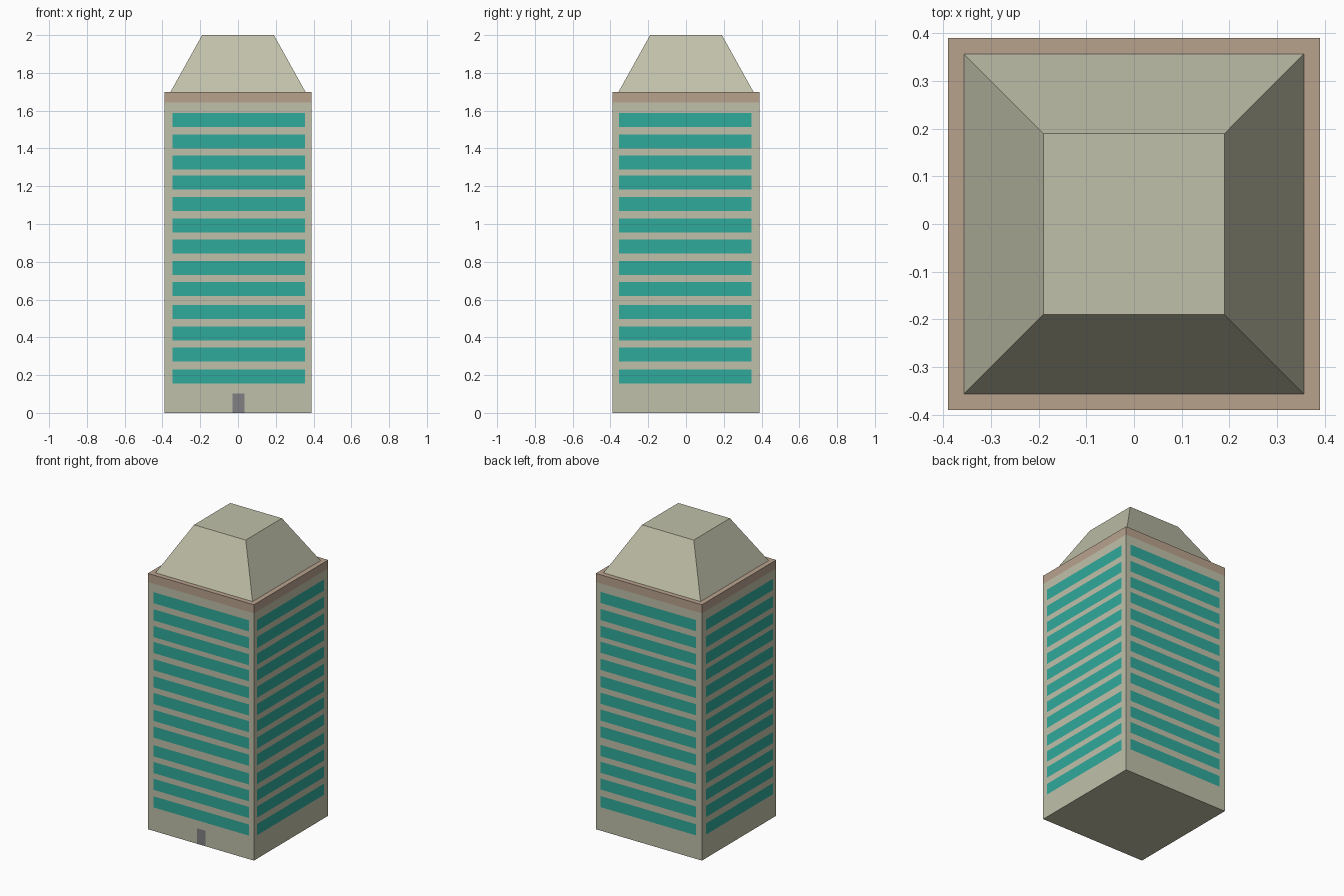
import bpy, bmesh, math
from mathutils import Vector

if "Cube" in bpy.data.objects:
    bpy.data.objects.remove(bpy.data.objects["Cube"])


def material(name, rgb):
    m = bpy.data.materials.new(name)
    m.diffuse_color = (*rgb, 1)
    m.use_nodes = True
    m.node_tree.nodes["Principled BSDF"].inputs["Base Color"].default_value = m.diffuse_color
    return m


stone = material("stone", (0.53, 0.53, 0.40))
brown = material("brown_trim", (0.48, 0.36, 0.27))
glass = material("teal_glass", (0.03, 0.40, 0.33))
grey = material("door_grey", (0.22, 0.22, 0.23))

HALF, HEIGHT, TRIM_Z = 0.39, 1.70, 1.643
WIN_X, WIN_Y = (-0.348, 0.355), (-0.355, 0.348)
DOOR_X, DOOR_TOP = (-0.028, 0.034), 0.103
WIN_H = 0.074
ROWS = [0.193, 0.310, 0.421, 0.533, 0.657, 0.768, 0.880,
        0.991, 1.105, 1.219, 1.325, 1.436, 1.550]


def within(v, span):
    return span[0] < v < span[1]


def pick(face):
    """Material slot for a wall panel: 0 stone, 1 trim, 2 glass, 3 door."""
    c, n = face.calc_center_median(), face.normal
    if c.z > TRIM_Z:
        return 1
    if abs(n.z) > 0.5:
        return 0
    along, span = (c.x, WIN_X) if abs(n.y) > 0.5 else (c.y, WIN_Y)
    if within(along, span) and any(abs(c.z - r) < WIN_H / 2 for r in ROWS):
        return 2
    if n.y < -0.5 and c.z < DOOR_TOP and within(c.x, DOOR_X):
        return 3
    return 0


# Tower: one box, sliced along window, door and trim lines, flush colours
bm = bmesh.new()
bmesh.ops.create_cube(bm, size=1)
for v in bm.verts:
    v.co = Vector((v.co.x * 2 * HALF, v.co.y * 2 * HALF, (v.co.z + 0.5) * HEIGHT))

z_cuts = [DOOR_TOP, TRIM_Z] + [r + s * WIN_H / 2 for r in ROWS for s in (-1, 1)]
for axis, cuts in enumerate((WIN_X + DOOR_X, WIN_Y, z_cuts)):
    for c in cuts:
        normal, point = Vector((0, 0, 0)), Vector((0, 0, 0))
        normal[axis], point[axis] = 1, c
        bmesh.ops.bisect_plane(bm, geom=bm.verts[:] + bm.edges[:] + bm.faces[:],
                               plane_co=point, plane_no=normal)
bm.normal_update()
for f in bm.faces:
    f.material_index = pick(f)

mesh = bpy.data.meshes.new("tower")
bm.to_mesh(mesh)
bm.free()
for m in (stone, brown, glass, grey):
    mesh.materials.append(m)
bpy.context.collection.objects.link(bpy.data.objects.new("tower", mesh))

# Roof: truncated pyramid standing on the trim
bpy.ops.mesh.primitive_cone_add(vertices=4, radius1=0.357 * math.sqrt(2),
                                radius2=0.19 * math.sqrt(2), depth=2 - HEIGHT,
                                location=(0, 0, (2 + HEIGHT) / 2),
                                rotation=(0, 0, math.pi / 4))
roof = bpy.context.object
roof.name = "roof"
roof.data.materials.append(stone)
